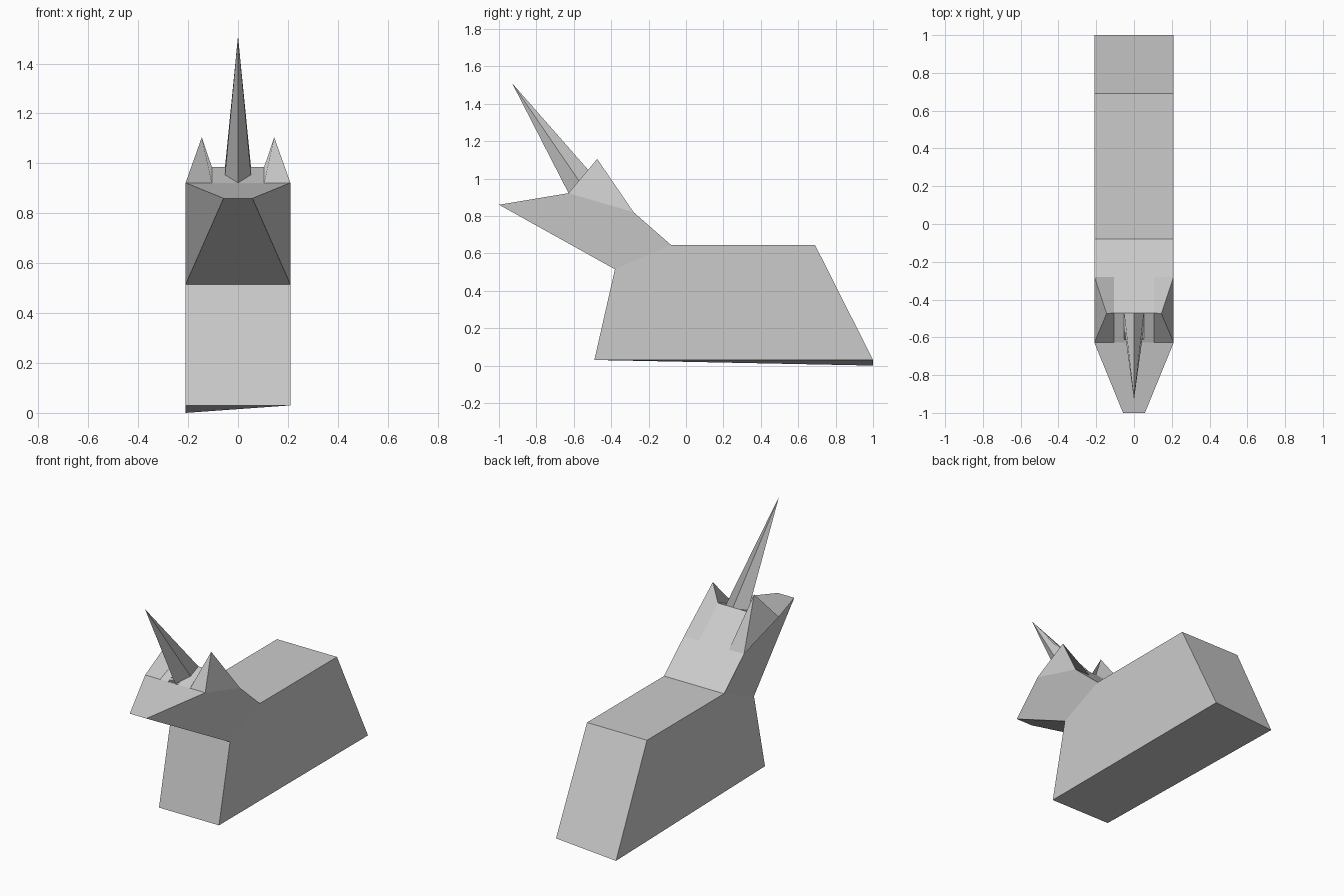
import bpy, bmesh

cube = bpy.data.objects.get("Cube")
if cube:
    bpy.data.objects.remove(cube, do_unlink=True)

# Single flat grey
grey = bpy.data.materials.new("plain_grey")
grey.use_nodes = True
grey.diffuse_color = (0.6, 0.6, 0.6, 1)
grey.node_tree.nodes["Principled BSDF"].inputs["Base Color"].default_value = (0.6, 0.6, 0.6, 1)


def build(name, faces):
    """Make a flat-shaded object from faces given as lists of points, sharing equal points."""
    bm = bmesh.new()
    shared = {}
    for face in faces:
        bm.faces.new([shared.setdefault(p, None) or shared.update({p: bm.verts.new(p)}) or shared[p]
                      for p in face])
    bmesh.ops.recalc_face_normals(bm, faces=bm.faces)
    mesh = bpy.data.meshes.new(name)
    bm.to_mesh(mesh)
    bm.free()
    mesh.materials.append(grey)
    obj = bpy.data.objects.new(name, mesh)
    bpy.context.collection.objects.link(obj)
    return obj


def mirrored(point, side):
    return (point[0] * side, point[1], point[2])


W = 0.21      # half width of body and head
I = 0.105     # inner edge of each ear

# Body: side profile swept across the width, one rear corner sagging to the ground
profile = [(-0.49, 0.03), (1.0, 0.03), (0.69, 0.645), (-0.08, 0.645), (-0.38, 0.515)]
left = [(W, y, z) for y, z in profile]
right = [(-W, y, z) for y, z in profile]
right[1] = (-W, 1.0, 0.0)
n = len(profile)
build("body", [left, right] + [[left[i], left[(i + 1) % n], right[(i + 1) % n], right[i]]
                               for i in range(n)])

# Head with ears: named points on the left half
P = {
    "throat": (W, -0.38, 0.515), "neck": (W, -0.08, 0.645), "nose": (0.058, -1.0, 0.86),
    "ear_back": (W, -0.28, 0.82), "ear_back_in": (I, -0.28, 0.82),
    "ear_front": (W, -0.628, 0.922), "ear_front_in": (I, -0.628, 0.922),
    "crown": (I, -0.47, 0.986), "ear_tip": (0.145, -0.475, 1.105),
}
across = ["throat nose", "throat neck", "neck ear_back ear_back_in",
          "ear_back_in crown", "crown ear_front_in", "ear_front_in ear_front nose"]
sides = ["throat neck ear_back ear_front nose", "ear_back ear_front ear_tip",
         "ear_front_in crown ear_tip ear_front", "ear_back_in crown ear_tip ear_back"]
faces = []
for names in across:
    half = [P[k] for k in names.split()]
    faces.append(half + [mirrored(p, -1) for p in reversed(half)])
for side in (1, -1):
    for names in sides:
        faces.append([mirrored(P[k], side) for k in names.split()])
build("head_and_ears", faces)

# Horn: four kite faces, each wrapping one corner of the base
front, back, half_width = (-0.628, 0.922), (-0.47, 0.986), 0.052
middle = tuple((a + b) / 2 for a, b in zip(front, back))
tip = (0.0, -0.93, 1.51)
faces = []
for side in (1, -1):
    for end in (front, back):
        faces.append([tip, (0.0, *end), (side * half_width, *end), (side * half_width, *middle)])
ring = [(0.0, *front), (half_width, *front), (half_width, *middle), (half_width, *back),
        (0.0, *back), (-half_width, *back), (-half_width, *middle), (-half_width, *front)]
build("horn", faces + [ring])
